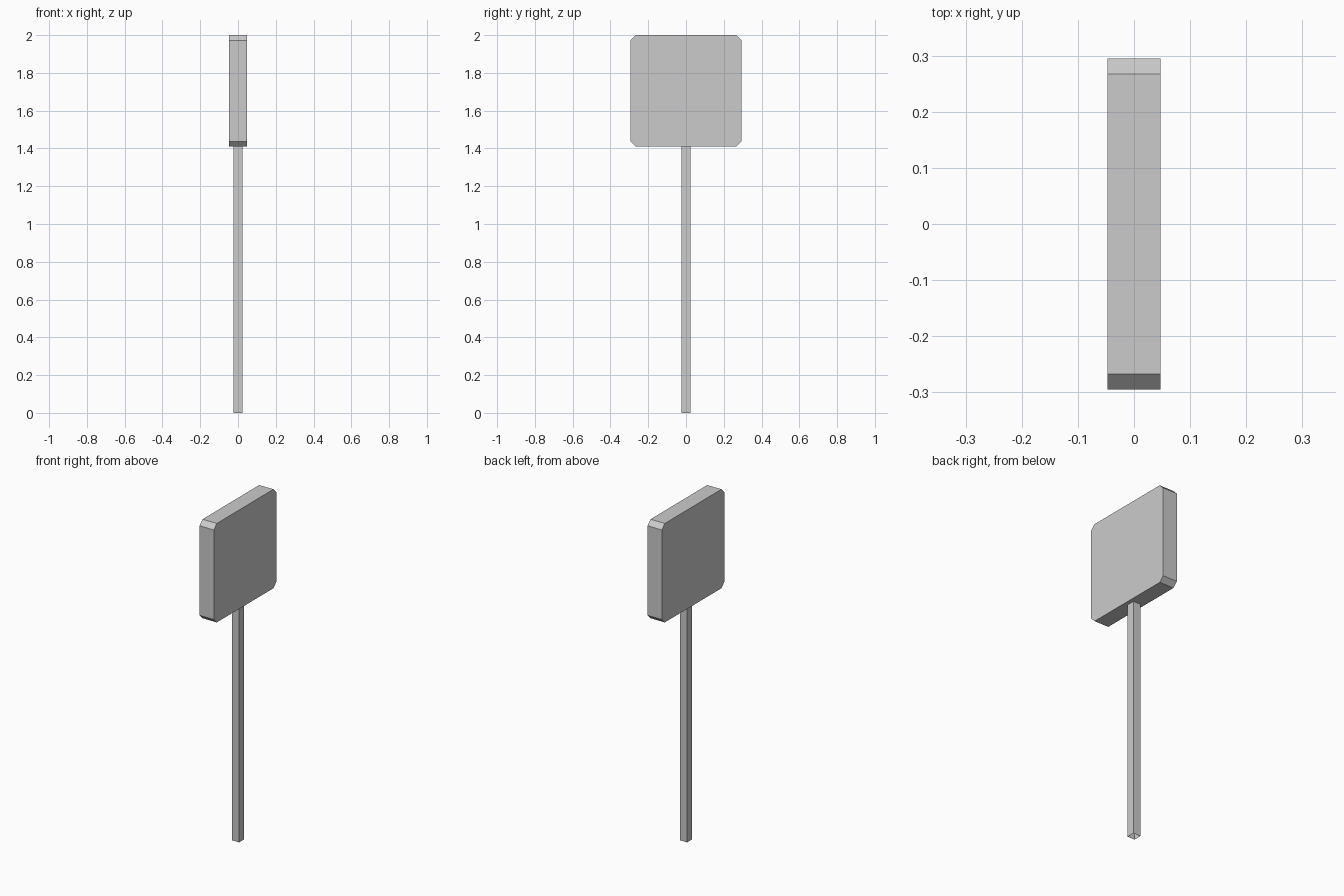
import bpy, bmesh

if "Cube" in bpy.data.objects:
    bpy.data.objects.remove(bpy.data.objects["Cube"])


def prism(name, profile, offset, axis, extent, capped=True):
    """Extrude a closed 2D profile along an axis, optionally leaving the ends open."""
    bm = bmesh.new()
    base = bm.faces.new([bm.verts.new(p) for p in profile])
    made = bmesh.ops.extrude_face_region(bm, geom=[base], use_keep_orig=True)["geom"]
    top = [g for g in made if isinstance(g, bmesh.types.BMFace) and g is not base]
    moved = [g for g in made if isinstance(g, bmesh.types.BMVert)]
    shift = [0, 0, 0]
    shift[axis] = extent
    bmesh.ops.translate(bm, vec=shift, verts=moved)
    bmesh.ops.translate(bm, vec=offset, verts=bm.verts)
    bmesh.ops.recalc_face_normals(bm, faces=bm.faces)
    if not capped:
        ends = [f for f in bm.faces if abs(f.normal[axis]) > 0.9]
        bmesh.ops.delete(bm, geom=ends, context='FACES_ONLY')
    mesh = bpy.data.meshes.new(name)
    bm.to_mesh(mesh)
    bm.free()
    obj = bpy.data.objects.new(name, mesh)
    bpy.context.collection.objects.link(obj)
    return obj


# Sign panel: square plate with clipped corners, facing sideways
h, c, t = 0.295, 0.028, 0.047
outline = []
for sy, sz in ((1, 1), (-1, 1), (-1, -1), (1, -1)):
    pair = [(0, sy * h, sz * (h - c)), (0, sy * (h - c), sz * h)]
    outline += pair if sy * sz > 0 else pair[::-1]
prism("sign_panel", outline, (-t, 0, 2 - h), 0, 2 * t)

# Square post: hollow tube open at the foot
r = 0.024
square = [(-r, -r, 0), (r, -r, 0), (r, r, 0), (-r, r, 0)]
prism("post", square, (0, 0, 0), 2, 2 - 2 * h, capped=False)
